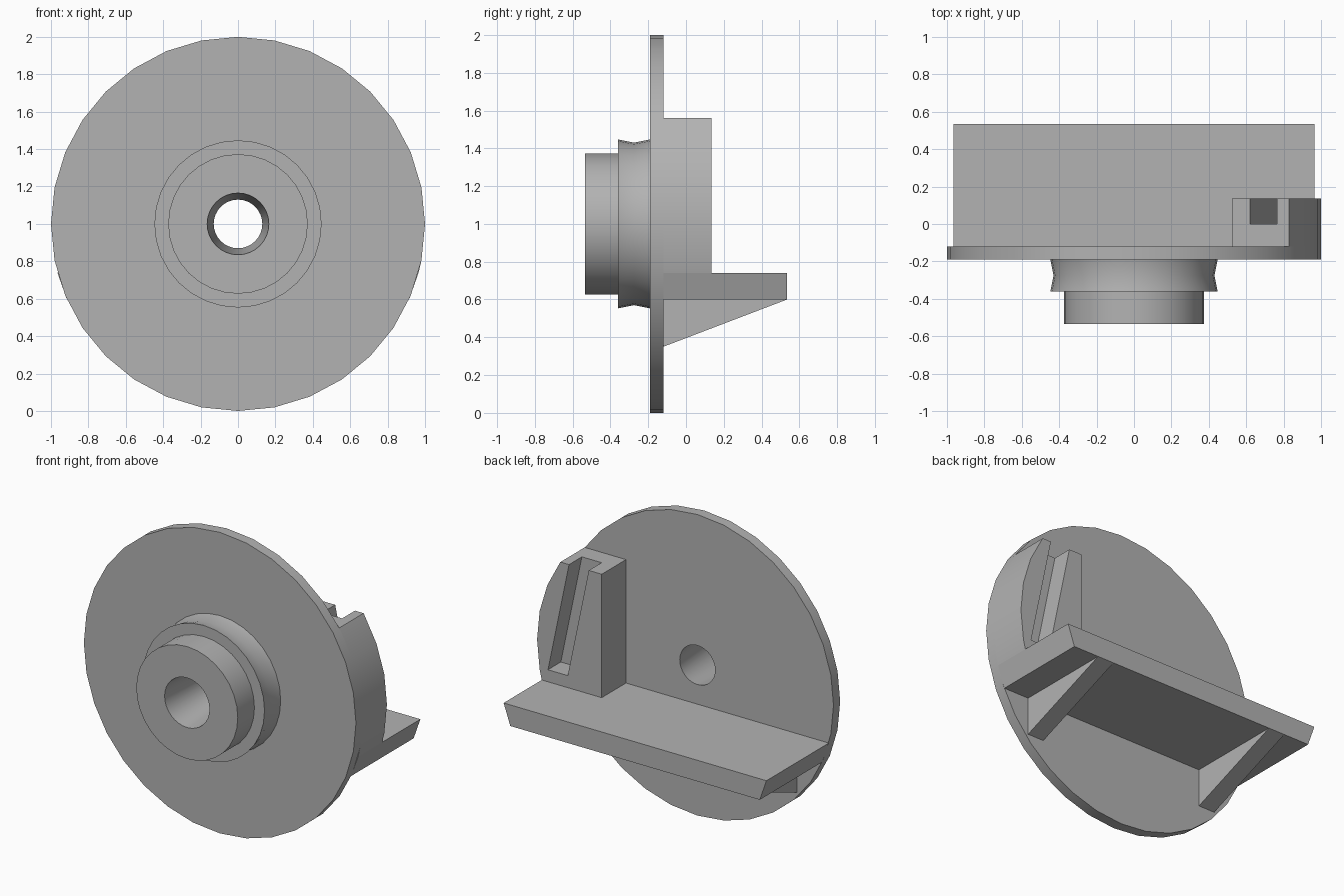
import bpy, bmesh
from math import sin, cos, tau, radians, sqrt

if "Cube" in bpy.data.objects:
    bpy.data.objects.remove(bpy.data.objects["Cube"], do_unlink=True)

grey = bpy.data.materials.new("plain_grey")
grey.use_nodes = True
colour = (0.45, 0.45, 0.45, 1)
grey.diffuse_color = colour
grey.node_tree.nodes["Principled BSDF"].inputs["Base Color"].default_value = colour

CENTRE = 1.0           # height of the wheel axis
SEGMENTS = 32
BACK = -0.12           # back face of the disc
SHELF_TOP, SHELF_BOTTOM, SHELF_END = 0.74, 0.60, 0.535
BLOCK_TOP, BLOCK_BACK = 1.56, 0.135


def rim_x(z):
    """Half width of the disc at height z."""
    return sqrt(1 - (z - CENTRE) ** 2)


def finish(name, bm, smooth=False):
    bmesh.ops.recalc_face_normals(bm, faces=bm.faces)
    mesh = bpy.data.meshes.new(name)
    bm.to_mesh(mesh)
    bm.free()
    mesh.materials.append(grey)
    obj = bpy.data.objects.new(name, mesh)
    bpy.context.collection.objects.link(obj)
    if smooth:
        shade(obj)
    return obj


def shade(obj):
    bpy.ops.object.select_all(action="DESELECT")
    obj.select_set(True)
    bpy.context.view_layer.objects.active = obj
    bpy.ops.object.shade_smooth_by_angle(angle=radians(30))


def prism(name, outline, offset):
    """Extrude a flat 3D outline along an offset."""
    bm = bmesh.new()
    face = bm.faces.new([bm.verts.new(p) for p in outline])
    new = bmesh.ops.extrude_face_region(bm, geom=[face])["geom"]
    verts = [v for v in new if isinstance(v, bmesh.types.BMVert)]
    bmesh.ops.translate(bm, verts=verts, vec=offset)
    return finish(name, bm)


def lathe(name, profile):
    """Revolve a closed (radius, y) profile about the wheel axis."""
    bm = bmesh.new()
    rings = []
    for i in range(SEGMENTS):
        a = tau * i / SEGMENTS
        rings.append([bm.verts.new((r * cos(a), y, CENTRE + r * sin(a))) for r, y in profile])
    for i, ring in enumerate(rings):
        after = rings[(i + 1) % SEGMENTS]
        for j in range(len(profile)):
            k = (j + 1) % len(profile)
            bm.faces.new((ring[j], ring[k], after[k], after[j]))
    return finish(name, bm, smooth=True)


# Disc with grooved hub, boss and tapered bore
lathe("disc_and_hub", [
    (0.165, -0.535), (0.373, -0.535), (0.373, -0.36), (0.447, -0.36),
    (0.43, -0.275), (0.447, -0.19), (1, -0.19), (1, BACK), (0.13, BACK)])

# Shelf whose slanted ends follow the disc rim
top, low = rim_x(SHELF_TOP), rim_x(SHELF_BOTTOM)
prism("shelf", [(-top, BACK, SHELF_TOP), (top, BACK, SHELF_TOP),
                (low, BACK, SHELF_BOTTOM), (-low, BACK, SHELF_BOTTOM)],
      (0, SHELF_END - BACK, 0))

# Triangular ribs under the shelf
for side, name in ((1, "left_rib"), (-1, "right_rib")):
    prism(name, [(side * 0.73, BACK, SHELF_BOTTOM), (side * 0.73, BACK, 0.35),
                 (side * 0.73, SHELF_END, SHELF_BOTTOM)], (-side * 0.12, 0, 0))

# Block with an outer side that follows the rim
arc = [(cos(tau * i / SEGMENTS), BACK, CENTRE + sin(tau * i / SEGMENTS)) for i in range(-1, 4)]
block = prism("slotted_block",
              [(0.525, BACK, SHELF_TOP), (top, BACK, SHELF_TOP), *arc,
               (rim_x(BLOCK_TOP), BACK, BLOCK_TOP), (0.525, BACK, BLOCK_TOP)],
              (0, BLOCK_BACK - BACK, 0))

# Slanted slot, open at the top and back
lean = 0.155 / 0.74
rise = 0.1
slot = prism("slot_cutter",
             [(0.62 - lean * rise, 0, BLOCK_TOP + rise), (0.765 - lean * rise, 0, BLOCK_TOP + rise),
              (0.92, 0, 0.82), (0.775, 0, 0.82)], (0, 0.3, 0))
slot.hide_render = True
cut = block.modifiers.new("slot", "BOOLEAN")
cut.operation, cut.solver, cut.object = "DIFFERENCE", "EXACT", slot
bpy.context.view_layer.objects.active = block
bpy.ops.object.modifier_apply(modifier=cut.name)
bpy.data.objects.remove(slot, do_unlink=True)
shade(block)
